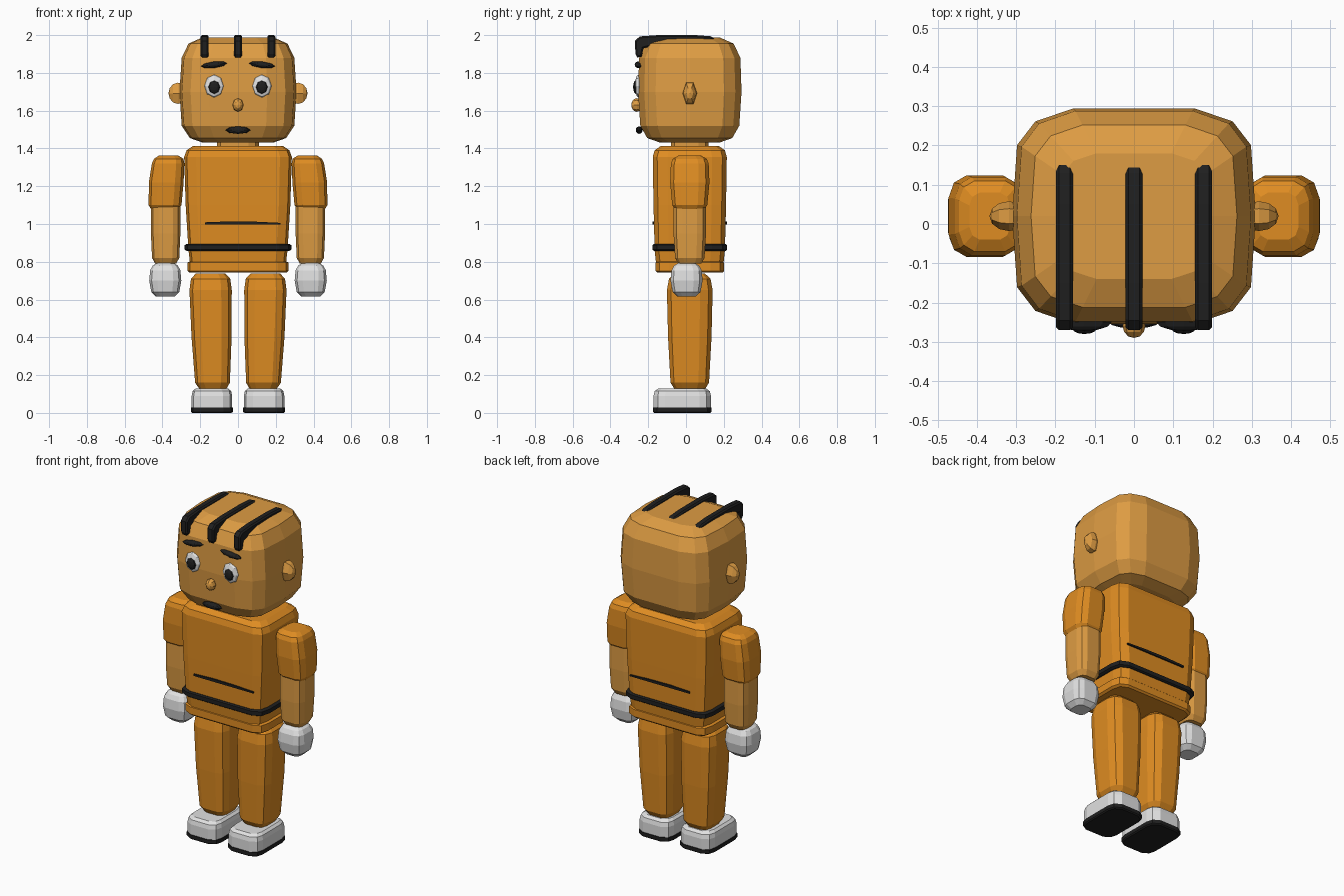
import bpy, bmesh, math
from mathutils import Matrix, Vector

if "Cube" in bpy.data.objects:
    bpy.data.objects.remove(bpy.data.objects["Cube"])


def mat(name, r, g, b):
    m = bpy.data.materials.new(name)
    m.diffuse_color = (r, g, b, 1)
    m.use_nodes = True
    m.node_tree.nodes["Principled BSDF"].inputs["Base Color"].default_value = m.diffuse_color
    return m


ORANGE = mat("orange", 0.74, 0.265, 0.016)
TAN = mat("tan", 0.73, 0.333, 0.056)
WHITE = mat("white", 0.75, 0.75, 0.75)
BLACK = mat("black", 0.014, 0.014, 0.014)

# quarter outlines of the cross-sections, from back centre towards the side
HEAD = [(0, 1), (.5, 1), (.81, .88), (.96, .66), (1, 0)]
BODY = [(.78, 1), (.95, .88), (1, .6)]
LIMB = [(.5, 1), (.85, .82), (1, .45)]
SHOE = [(.55, 1), (.9, .85), (1, .6)]


def finish(bm, name, material):
    bmesh.ops.recalc_face_normals(bm, faces=bm.faces)
    me = bpy.data.meshes.new(name)
    bm.to_mesh(me)
    bm.free()
    me.materials.append(material)
    ob = bpy.data.objects.new(name, me)
    bpy.context.collection.objects.link(ob)
    return ob


def section(quarter):
    """Full closed outline from one quarter."""
    pts = []
    for sx, sy, rev in ((1, 1, 0), (1, -1, 1), (-1, -1, 0), (-1, 1, 1)):
        for x, y in (quarter[::-1] if rev else quarter):
            p = (x * sx, y * sy)
            if p not in pts:
                pts.append(p)
    return pts


def loft(name, material, quarter, rings):
    """Stack of sections; each ring is (z, centre x, centre y, half x, half y)."""
    bm = bmesh.new()
    sec = section(quarter)
    n = len(sec)
    rows = [[bm.verts.new((cx + hx * x, cy + hy * y, z)) for x, y in sec]
            for z, cx, cy, hx, hy in rings]
    for a, b in zip(rows, rows[1:]):
        for i in range(n):
            j = (i + 1) % n
            bm.faces.new((a[i], a[j], b[j], b[i]))
    bm.faces.new(rows[0])
    bm.faces.new(rows[-1])
    return finish(bm, name, material)


def blob(name, material, loc, size, tilt=0, seg=8, axis="Y"):
    """Low-poly ellipsoid with its poles along the given axis."""
    bm = bmesh.new()
    bmesh.ops.create_uvsphere(bm, u_segments=seg, v_segments=6, radius=1)
    turn = Matrix.Rotation(math.pi / 2, 4, "X" if axis == "Y" else "Y")
    bm.transform(Matrix.Translation(loc) @ Matrix.Rotation(tilt, 4, "Y")
                 @ Matrix.Diagonal((*size, 1)) @ turn)
    return finish(bm, name, material)


def slab(name, material, pts, place, offset, bevel=0):
    """Flat outline pushed along an offset; place maps 2D points to 3D."""
    bm = bmesh.new()
    f = bm.faces.new([bm.verts.new(place(*p)) for p in pts])
    ext = bmesh.ops.extrude_face_region(bm, geom=[f])
    bmesh.ops.translate(bm, vec=Vector(offset),
                        verts=[v for v in ext["geom"] if isinstance(v, bmesh.types.BMVert)])
    bmesh.ops.recalc_face_normals(bm, faces=bm.faces)
    if bevel:
        rim = [e for e in bm.edges if len({round(v.co.x, 4) for v in e.verts}) == 1]
        bmesh.ops.bevel(bm, geom=rim, offset=bevel, segments=1, affect="EDGES")
    return finish(bm, name, material)


# head and neck
loft("head", TAN, HEAD, [(z, 0, .02, hx, hy) for z, hx, hy in (
    (1.432, .19, .16), (1.455, .255, .225), (1.52, .298, .262), (1.70, .31, .274),
    (1.88, .298, .268), (1.955, .262, .232), (1.987, .19, .16))])
loft("neck", TAN, LIMB, [(1.38, 0, .02, .11, .10), (1.45, 0, .02, .11, .10)])

# torso, belt and hem
loft("torso", ORANGE, BODY, [(z, 0, .02, hx, hy) for z, hx, hy in (
    (.76, .25, .175), (.86, .262, .186), (1.10, .277, .192),
    (1.355, .285, .196), (1.39, .272, .186), (1.412, .24, .155))])
loft("belt", BLACK, BODY, [(z, 0, .02, hx, hy) for z, hx, hy in (
    (.858, .272, .19), (.864, .282, .198), (.888, .282, .198), (.894, .272, .19))])
loft("shirt_hem", ORANGE, BODY, [(z, 0, .02, hx, hy) for z, hx, hy in (
    (.742, .255, .172), (.752, .268, .182), (.795, .268, .182), (.805, .25, .172))])

# thin dark crease on the chest and the back
crease = [(-.175, .998), (.225, .998), (.225, 1.006), (.1, 1.012), (-.04, 1.014), (-.175, 1.009)]
for name, y in (("front_crease", -.178), ("back_crease", .209)):
    slab(name, BLACK, crease, lambda x, z, y=y: (x, y, z), (0, .009, 0))

# hair strips wrapping over the front of the head
strip = [(-.268, 1.90), (-.27, 1.97), (-.245, 1.993), (-.15, 2.0), (.05, 2.0), (.13, 1.994),
         (.15, 1.984), (.13, 1.972), (-.15, 1.95), (-.225, 1.93), (-.235, 1.885), (-.258, 1.882)]
for i, x in enumerate((-.177, 0, .177)):
    slab(f"hair_strip_{i + 1}", BLACK, strip, lambda y, z, x=x: (x - .022, y, z),
         (.044, 0, 0), bevel=.008)

# nose and mouth
blob("nose", TAN, (0, -.26, 1.63), (.029, .03, .036))
blob("mouth", BLACK, (0, -.248, 1.497), (.066, .018, .02))

for s, side in ((-1, "left"), (1, "right")):
    # face
    blob(f"{side}_eye", WHITE, (s * .126, -.25, 1.73), (.052, .021, .062))
    blob(f"{side}_pupil", BLACK, (s * .126, -.266, 1.725), (.031, .014, .036))
    blob(f"{side}_eyebrow", BLACK, (s * .127, -.25, 1.843), (.07, .022, .017), tilt=s * .12)
    blob(f"{side}_ear", TAN, (s * .318, .02, 1.692), (.05, .038, .065), seg=6, axis="X")
    # arms
    loft(f"{side}_sleeve", ORANGE, LIMB, [(z, s * cx, .02, hx, hy) for z, cx, hx, hy in (
        (1.075, .388, .07, .075), (1.10, .386, .087, .093), (1.22, .38, .092, .104),
        (1.32, .37, .086, .10), (1.345, .367, .078, .09), (1.362, .367, .052, .06))])
    loft(f"{side}_forearm", TAN, LIMB, [(z, s * .383, .02, hx, hy) for z, hx, hy in (
        (.79, .055, .06), (.82, .072, .078), (.95, .078, .086), (1.12, .078, .086))])
    loft(f"{side}_hand", WHITE, LIMB, [(z, s * .385, .003, hx, hx) for z, hx in (
        (.615, .048), (.64, .074), (.70, .085), (.755, .08), (.78, .066), (.793, .045))])
    # legs
    loft(f"{side}_leg", ORANGE, LIMB, [(z, s * cx, .02, hx, hy) for z, cx, hx, hy in (
        (.125, .133, .07, .08), (.16, .135, .092, .102), (.40, .14, .106, .115),
        (.65, .145, .112, .121), (.71, .145, .104, .11), (.738, .145, .078, .08))])
    # shoes
    loft(f"{side}_shoe", WHITE, SHOE, [(z, s * .138, -.02, hx, hy) for z, hx, hy in (
        (.025, .107, .152), (.09, .107, .152), (.115, .102, .146), (.128, .088, .128))])
    loft(f"{side}_sole", BLACK, SHOE, [(z, s * .138, -.02, hx, hy) for z, hx, hy in (
        (0, .104, .149), (.006, .111, .156), (.028, .111, .156))])
